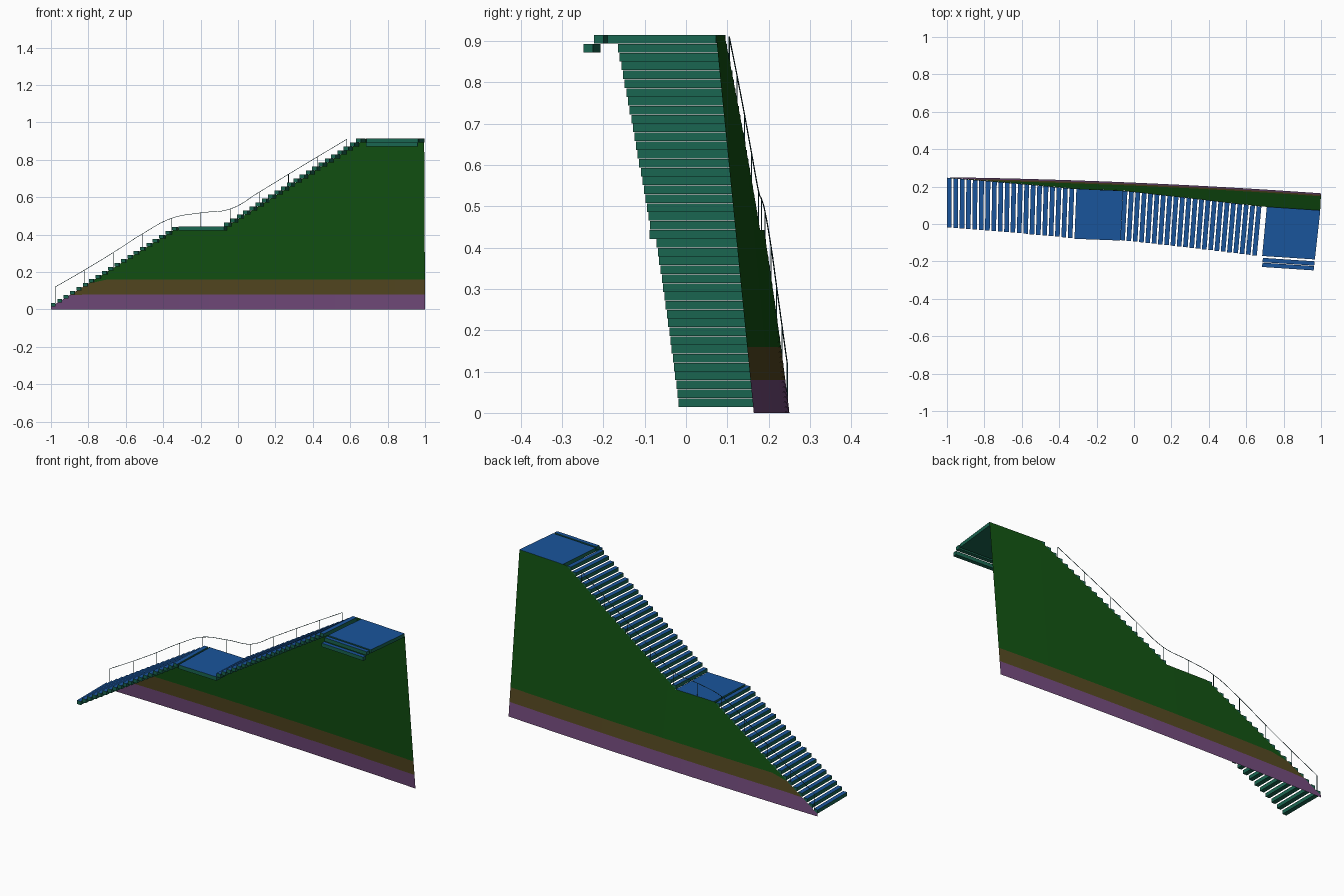
import bpy, bmesh, math
from mathutils import Vector

if "Cube" in bpy.data.objects:
    bpy.data.objects.remove(bpy.data.objects["Cube"])

RISE, WIDTH = 0.0214, 0.264
MID, TOP = 0.443, 0.914


def mat(name, rgb):
    m = bpy.data.materials.new(name)
    m.diffuse_color = (*rgb, 1)
    m.use_nodes = True
    m.node_tree.nodes["Principled BSDF"].inputs["Base Color"].default_value = m.diffuse_color
    return m


BLUE = mat("tread_blue", (0.01, 0.09, 0.33))
TEAL = mat("riser_teal", (0.01, 0.13, 0.08))
GREEN = mat("wall_green", (0.006, 0.085, 0.006))
BROWN = mat("wall_brown", (0.09, 0.065, 0.015))
PURPLE = mat("wall_purple", (0.17, 0.07, 0.20))
DARK = mat("rail_dark", (0.01, 0.06, 0.07))


def wall_y(x, z):
    # gently curved base line, leaning forward with height
    u = (x + 1) / 2
    return 0.25 - 0.03 * u - 0.056 * u * u - 0.1 * z


def stair_z(x):
    # height of the stair line along the wall
    pts = [(-1, 0.014), (-0.31, MID), (-0.06, MID), (0.69, TOP), (1.01, TOP)]
    for (xa, za), (xb, zb) in zip(pts, pts[1:]):
        if x <= xb:
            return za + (zb - za) * (x - xa) / (xb - xa)
    return TOP


def plan(x, z, d):
    # point at distance d out from the wall
    a = 0.11 * (x + 1) / 2
    return x - d * math.sin(a), wall_y(x, z) - d * math.cos(a)


def slab(bm, x0, x1, top, h, d0=0.0, d1=WIDTH):
    corners = [plan(x0, top, d0), plan(x0, top, d1), plan(x1, top, d1), plan(x1, top, d0)]
    lo = [bm.verts.new((x, y, top - h)) for x, y in corners]
    hi = [bm.verts.new((x, y, top)) for x, y in corners]
    bm.faces.new(lo[::-1])
    bm.faces.new(hi).material_index = 1
    for i in range(4):
        j = (i + 1) % 4
        bm.faces.new((lo[i], lo[j], hi[j], hi[i]))


def finish(bm, name, mats):
    me = bpy.data.meshes.new(name)
    bm.to_mesh(me)
    bm.free()
    for m in mats:
        me.materials.append(m)
    ob = bpy.data.objects.new(name, me)
    bpy.context.collection.objects.link(ob)
    return ob


# Two flights of open steps
for name, xs, zs, n, run in (("lower_flight", -1, 0.014, 20, 0.0345),
                             ("upper_flight", -0.06, MID, 22, 0.0341)):
    bm = bmesh.new()
    for i in range(n):
        x = xs + i * run
        slab(bm, x, x + 0.025, zs + (i + 1) * RISE, 0.0206)
    finish(bm, name, [TEAL, BLUE])

# Landings
bm = bmesh.new()
slab(bm, -0.308, -0.06, MID, 0.022, 0, WIDTH + 0.004)
finish(bm, "middle_landing", [TEAL, BLUE])
bm = bmesh.new()
slab(bm, 0.71, 0.996, TOP, 0.02, 0, WIDTH)
finish(bm, "top_landing", [TEAL, BLUE])

# Two steps leading off the front of the top landing
bm = bmesh.new()
slab(bm, 0.715, 0.996, TOP, 0.0206, 0.274, 0.297)
slab(bm, 0.715, 0.996, TOP - RISE, 0.0206, 0.302, 0.325)
finish(bm, "exit_steps", [TEAL, BLUE])

# Leaning sheet wall under the stair's back edge
bm = bmesh.new()
xs = sorted([-1 + 0.1 * i for i in range(21)] + [-0.31, -0.06, 0.69])
levels = [0, 0.08, 0.16, 1]
grid = []
for x in xs:
    col = []
    for lv in levels:
        z = min(lv, stair_z(x))
        col.append(bm.verts.new((x - 0.005 * z, wall_y(x, z), z)))
    grid.append(col)
for a, b in zip(grid, grid[1:]):
    for r in range(3):
        f = bm.faces.new((a[r], b[r], b[r + 1], a[r + 1]))
        f.material_index = r
bmesh.ops.remove_doubles(bm, verts=bm.verts, dist=1e-5)
wall = finish(bm, "leaning_wall", [PURPLE, BROWN, GREEN])
for p in wall.data.polygons:
    p.use_smooth = True


# Handrail and posts
def wire(name, paths, radius, smooth):
    cu = bpy.data.curves.new(name, 'CURVE')
    cu.dimensions = '3D'
    cu.bevel_depth = radius
    cu.bevel_resolution = 1
    cu.resolution_u = 6
    cu.use_fill_caps = True
    for pts in paths:
        if smooth:
            s = cu.splines.new('BEZIER')
            s.bezier_points.add(len(pts) - 1)
            for bp, p in zip(s.bezier_points, pts):
                bp.co = p
                bp.handle_left_type = bp.handle_right_type = 'AUTO'
        else:
            s = cu.splines.new('POLY')
            s.points.add(len(pts) - 1)
            for sp, p in zip(s.points, pts):
                sp.co = (*p, 1)
    cu.materials.append(DARK)
    bpy.context.collection.objects.link(bpy.data.objects.new(name, cu))


tops = [0.12, 0.21, 0.305, 0.405, 0.488, 0.517, 0.537, 0.628, 0.723, 0.817, 0.91]
rail, posts = [], []
for i, zt in enumerate(tops):
    x = -0.978 + 0.156 * i
    zb = stair_z(x)
    y = wall_y(x, zb) - 0.002
    rail.append(Vector((x, y, zt)))
    posts.append([Vector((x, y, zb)), Vector((x, y, zt))])
wire("handrail", [rail], 0.0015, True)
wire("rail_posts", posts, 0.0015, False)
